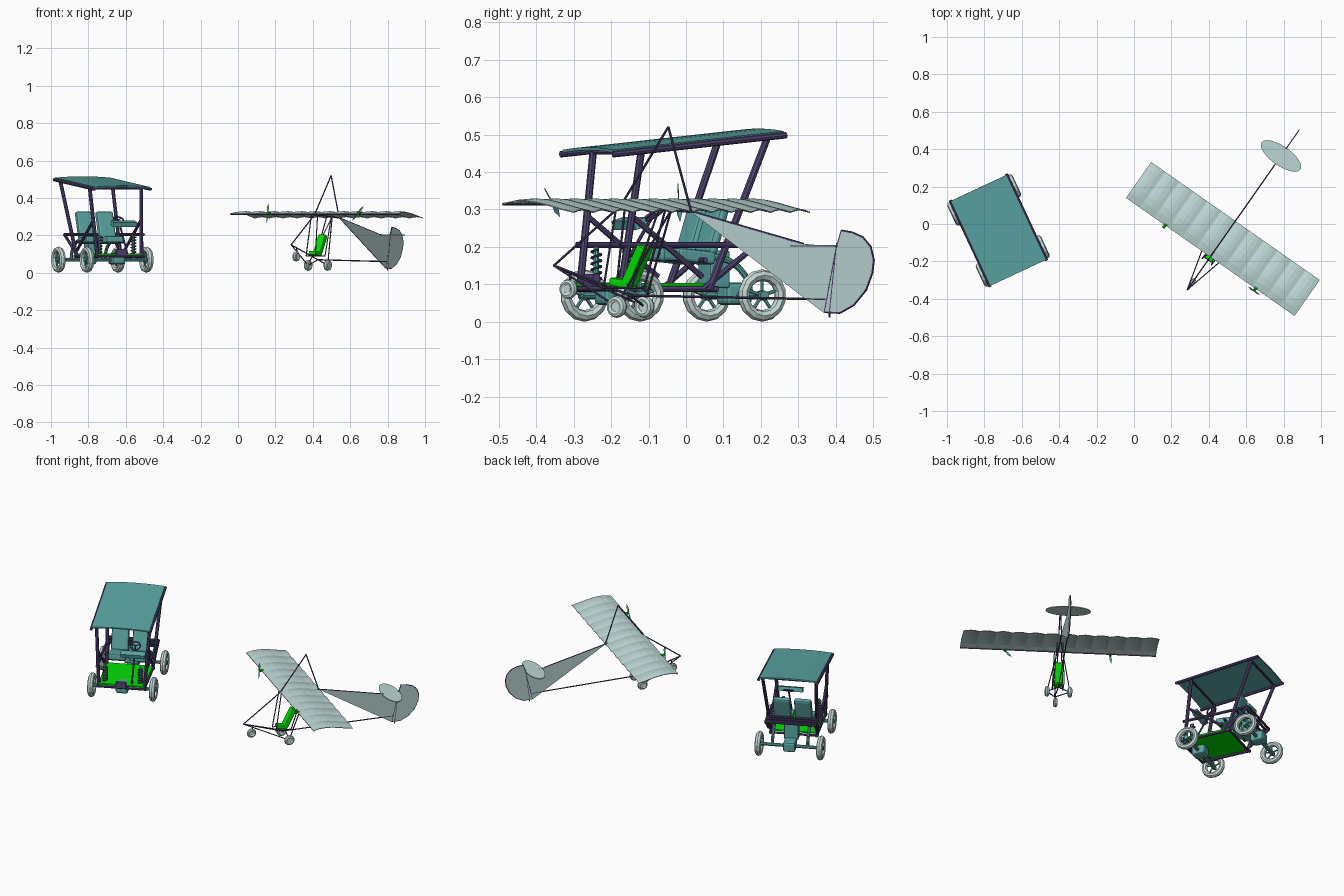
import bpy, bmesh, math
from mathutils import Matrix, Vector

if "Cube" in bpy.data.objects:
    bpy.data.objects.remove(bpy.data.objects["Cube"])

def mat(name, rgb):
    m = bpy.data.materials.new(name)
    m.diffuse_color = (*rgb, 1)
    m.use_nodes = True
    m.node_tree.nodes["Principled BSDF"].inputs["Base Color"].default_value = m.diffuse_color
    return m

TEAL = mat("teal", (0.105, 0.39, 0.38))
PURPLE = mat("dark purple", (0.085, 0.06, 0.175))
PALE = mat("pale fabric", (0.50, 0.67, 0.66))
TYRE = mat("pale tyre", (0.56, 0.71, 0.68))
GREEN = mat("bright green", (0.0, 0.75, 0.0))

# Each vehicle is modelled facing -y about its own origin, then turned into place
BUGGY = Matrix.Translation((-0.725, -0.034, 0)) @ Matrix.Rotation(math.radians(25), 4, 'Z')
PLANE = Matrix.Translation((0.475, -0.08, 0)) @ Matrix.Rotation(math.radians(-35), 4, 'Z')

def finish(name, bm, m, base):
    bmesh.ops.recalc_face_normals(bm, faces=bm.faces)
    me = bpy.data.meshes.new(name)
    bm.to_mesh(me)
    bm.free()
    me.materials.append(m)
    ob = bpy.data.objects.new(name, me)
    bpy.context.collection.objects.link(ob)
    ob.matrix_world = base
    return ob

def add_rod(bm, a, b, r, n=8):
    a, b = Vector(a), Vector(b)
    d = b - a
    mx = Matrix.Translation((a + b) / 2) @ d.to_track_quat('Z', 'Y').to_matrix().to_4x4()
    bmesh.ops.create_cone(bm, cap_ends=True, segments=n, radius1=r, radius2=r, depth=d.length, matrix=mx)

def rods(name, pairs, r, m, base, mirror=False, n=8):
    bm = bmesh.new()
    for a, b in pairs:
        for s in ((1, -1) if mirror else (1,)):
            add_rod(bm, (a[0] * s, *a[1:]), (b[0] * s, *b[1:]), r, n)
    return finish(name, bm, m, base)

def path(name, pts, r, m, base, n=6):
    return rods(name, list(zip(pts, pts[1:])), r, m, base, n=n)

def box(name, c, size, m, base, tilt=0, bevel=0.0):
    bm = bmesh.new()
    mx = Matrix.Translation(c) @ Matrix.Rotation(tilt, 4, 'X') @ Matrix.Diagonal((*size, 1))
    bmesh.ops.create_cube(bm, size=1, matrix=mx)
    if bevel:
        bmesh.ops.bevel(bm, geom=bm.edges[:], offset=bevel, segments=2, affect='EDGES', profile=0.5)
    return finish(name, bm, m, base)

def ring(name, c, R, r, m, base, rot, width=1.0, N=14, n=8):
    bm = bmesh.new()
    g = []
    for i in range(N):
        t = 2 * math.pi * i / N
        g.append([])
        for j in range(n):
            p = 2 * math.pi * j / n
            q = R + r * math.cos(p)
            g[-1].append(bm.verts.new(Vector(c) + rot @ Vector(
                (q * math.cos(t), q * math.sin(t), r * width * math.sin(p)))))
    for i in range(N):
        for j in range(n):
            bm.faces.new((g[i][j], g[(i + 1) % N][j], g[(i + 1) % N][(j + 1) % n], g[i][(j + 1) % n]))
    return finish(name, bm, m, base)

def thicken(ob, thick):
    mod = ob.modifiers.new("thickness", 'SOLIDIFY')
    mod.thickness, mod.offset = thick, 0
    return ob

def plate(name, pts, m, base, thick=0.006):
    bm = bmesh.new()
    bm.faces.new([bm.verts.new(p) for p in pts])
    return thicken(finish(name, bm, m, base), thick)

def sheet(name, nu, nv, f, m, base, thick):
    bm = bmesh.new()
    g = [[bm.verts.new(f(i / nu, j / nv)) for j in range(nv + 1)] for i in range(nu + 1)]
    for i in range(nu):
        for j in range(nv):
            bm.faces.new((g[i][j], g[i + 1][j], g[i + 1][j + 1], g[i][j + 1]))
    return thicken(finish(name, bm, m, base), thick)

SIDE = Matrix.Rotation(math.pi / 2, 3, 'Y')   # turns a ring to face sideways

# ---------------- Buggy ----------------
# Canopy between two exposed side rails, and its posts
sheet("canopy", 6, 1, lambda u, v: (0.325 * u - 0.1625, 0.5 * v - 0.25,
      0.455 + 0.05 * v + 0.007 * (1 - (2 * u - 1) ** 2)), TEAL, BUGGY, 0.008)
rods("canopy_rails", [((0.166, -0.255, 0.447), (0.166, 0.255, 0.498))], 0.0085, PURPLE, BUGGY, True)
rods("canopy_crossbars", [((-0.16, y, z), (0.16, y, z)) for y, z in ((-0.165, 0.452), (0.205, 0.488))],
     0.006, PURPLE, BUGGY)
rods("canopy_posts", [((0.152, -0.165, 0.455), (0.13, -0.215, 0.085)),
                      ((0.152, 0.205, 0.488), (0.13, 0.045, 0.085))], 0.010, PURPLE, BUGGY, True)
# Body frame
rods("side_frame", [((0.14, -0.22, 0.205), (0.14, 0.18, 0.205)), ((0.13, -0.23, 0.088), (0.13, 0.07, 0.088)),
                    ((0.14, 0.18, 0.205), (0.13, 0.03, 0.09)), ((0.14, -0.185, 0.28), (0.14, 0.02, 0.12))],
     0.008, PURPLE, BUGGY, True)
rods("cross_frame", [((-0.14, y, z), (0.14, y, z)) for y, z in
                     ((-0.23, 0.088), (0.06, 0.088), (0.03, 0.165), (0.1, 0.205),
                      (0.13, 0.205), (0.16, 0.205), (0.18, 0.205))], 0.007, PURPLE, BUGGY)
box("floor", (0, -0.085, 0.1), (0.26, 0.28, 0.008), GREEN, BUGGY)
box("front_plate", (0, -0.24, 0.11), (0.06, 0.02, 0.035), PURPLE, BUGGY)
# Seats
for s in (-1, 1):
    box("seat_cushion", (0.06 * s, 0.02, 0.175), (0.1, 0.11, 0.035), TEAL, BUGGY, -0.1, 0.008)
    box("seat_back", (0.06 * s, 0.088, 0.252), (0.1, 0.03, 0.155), TEAL, BUGGY, -0.3, 0.012)
# Dash and steering
box("dash", (0.055, -0.155, 0.262), (0.14, 0.035, 0.025), TEAL, BUGGY, 0.3)
hub = Vector((0.055, -0.085, 0.285))
rods("steering_column", [((0.055, -0.2, 0.1), hub)], 0.005, PURPLE, BUGGY)
tiltw = Matrix.Rotation(math.radians(32), 3, 'X')
ring("steering_wheel", hub, 0.028, 0.004, PURPLE, BUGGY, tiltw, n=6)
rods("steering_spokes", [(hub, hub + tiltw @ Vector((0.028 * math.cos(t), 0.028 * math.sin(t), 0)))
     for t in (0.5, 2.6, 4.7)], 0.003, PURPLE, BUGGY)
# Axles, gear boxes, springs and trailing arms
for y in (-0.18, 0.18):
    rods("axle", [((-0.17, y, 0.07), (0.17, y, 0.07))], 0.01, TEAL, BUGGY)
    box("gear_box", (0, y, 0.075), (0.07, 0.08, 0.06), TEAL, BUGGY, 0, 0.012)
box("motor", (0, 0.12, 0.14), (0.08, 0.06, 0.1), TEAL, BUGGY, 0, 0.006)
for s in (-1, 1):
    path("coil_spring", [(0.1 * s + 0.014 * math.cos(k * math.pi / 4), -0.18 + 0.014 * math.sin(k * math.pi / 4),
         0.08 + 0.002 * k) for k in range(57)], 0.003, PURPLE, BUGGY, 5)
    rods("damper", [((0.1 * s, -0.18, 0.07), (0.1 * s, -0.18, 0.2))], 0.008, TEAL, BUGGY)
    path("trailing_arm", [(0.1 * s, 0.06 + 0.12 * math.sin(k * 0.262), 0.075 + 0.1 * math.cos(k * 0.262))
         for k in range(7)], 0.009, TEAL, BUGGY, 8)
# Wheels
for s in (-1, 1):
    for y in (-0.18, 0.18):
        c = Vector((0.175 * s, y, 0.07))
        ring("tyre", c, 0.0545, 0.0155, TYRE, BUGGY, SIDE, 1.15)
        rods("wheel_spokes", [(c, c + Vector((0, 0.05 * math.cos(t), 0.05 * math.sin(t))))
             for t in [math.pi / 2 + k * 2 * math.pi / 5 for k in range(5)]], 0.005, TEAL, BUGGY, n=6)
        rods("wheel_hub", [(c - Vector((0.016, 0, 0)), c + Vector((0.016, 0, 0)))], 0.013, TEAL, BUGGY, n=10)

# ---------------- Light aircraft ----------------
# Cambered wing whose fabric billows between the ribs
BAYS, SUB = 12, 4
def wing(u, v):
    camber = 0.318 - 0.023 * v + 0.085 * v * (1 - v) ** 1.6
    billow = 0.007 * abs(math.sin(math.pi * BAYS * u)) * min(1, 0.2 + 2 * v)
    return (1.1 * u - 0.55, 0.234 * v - 0.117, camber + billow - 0.003)
sheet("wing", BAYS * SUB, 6, wing, PALE, PLANE, 0.003)
rods("wing_spar", [((-0.55, -0.113, 0.313), (0.55, -0.113, 0.313))], 0.003, PURPLE, PLANE, n=6)
# Kingpost, cabane and lower frame
peak, nose, keel = (0, 0.04, 0.52), (0, -0.333, 0.15), (0, -0.083, 0.07)
rods("kingpost", [(peak, (0, -0.115, 0.31)), (peak, (0, 0.115, 0.293))], 0.0033, PURPLE, PLANE)
rods("keel_frame", [(nose, keel), (keel, (0, 0.555, 0.06)), (nose, (0, -0.115, 0.31)),
                    ((0, -0.115, 0.312), (0, 0.115, 0.293)), ((0, -0.28, 0.13), (0, -0.28, 0.085))],
     0.0033, PURPLE, PLANE)
rods("side_struts", [(nose, (0.064, -0.083, 0.04)), ((0.064, -0.083, 0.045), (0.0, 0.05, 0.3)),
                     ((0.03, -0.15, 0.09), (0.02, -0.115, 0.31)), ((0.03, -0.15, 0.09), (0.03, -0.06, 0.09)),
                     ((0.03, -0.06, 0.09), (0.015, 0.02, 0.3)), (keel, (0.064, -0.083, 0.04))],
     0.003, PURPLE, PLANE, True)
# Pilot seat
box("pilot_seat_back", (0, -0.062, 0.15), (0.046, 0.028, 0.115), GREEN, PLANE, -0.48, 0.006)
box("pilot_seat_base", (0, -0.108, 0.103), (0.046, 0.062, 0.022), GREEN, PLANE, -0.15, 0.005)
# Landing wheels
for x, y, z, r in ((-0.064, -0.083, 0.04, 0.03), (0.064, -0.083, 0.04, 0.03), (0, -0.285, 0.087, 0.027)):
    ring("landing_tyre", (x, y, z), r * 0.66, r * 0.34, TYRE, PLANE, SIDE, 1.2)
    rods("landing_hub", [((x - 0.008, y, z), (x + 0.008, y, z))], r * 0.42, TYRE, PLANE, n=10)
# Tail surfaces
fin = [(0.113, 0.295), (0.48, 0.208), (0.588, 0.2), (0.548, 0.024)]
plate("tail_fin", [(0, y, z) for y, z in fin], PALE, PLANE, 0.005)
rudder = [(0.55, 0.026), (0.6, 0.024), (0.645, 0.045), (0.685, 0.085), (0.705, 0.13), (0.71, 0.165),
          (0.7, 0.2), (0.675, 0.225), (0.64, 0.238), (0.605, 0.243), (0.59, 0.2)]
plate("rudder", [(0, y, z) for y, z in rudder], PALE, PLANE, 0.005)
path("rudder_rim", [(0, y, z) for y, z in rudder + rudder[:1]], 0.003, PURPLE, PLANE)
oval = [(0.127 * math.cos(t), 0.542 + 0.052 * math.sin(t), 0.203)
        for t in [2 * math.pi * k / 24 for k in range(24)]]
plate("tailplane", oval, PALE, PLANE, 0.005)
rods("tail_edges", [((0, 0.113, 0.295), (0, 0.48, 0.208)), ((0, 0.565, 0.012), (0, 0.59, 0.21))],
     0.003, PURPLE, PLANE, n=6)
# Propellers on the leading edge
for x, turn in ((-0.295, 0.1), (0.295, 0.75)):
    rods("propeller_motor", [((x, -0.132, 0.318), (x, -0.108, 0.318))], 0.008, GREEN, PLANE)
    for k in (0, 1):
        t = turn + k * math.pi
        d, w = Vector((math.sin(t), 0, math.cos(t))), Vector((math.cos(t), 0.8, -math.sin(t))) * 0.005
        c = Vector((x, -0.132, 0.318))
        plate("propeller_blade", [c - w * 0.4, c + d * 0.03 - w, c + d * 0.052, c + d * 0.03 + w, c + w * 0.4],
              TEAL, PLANE, 0.0025)
